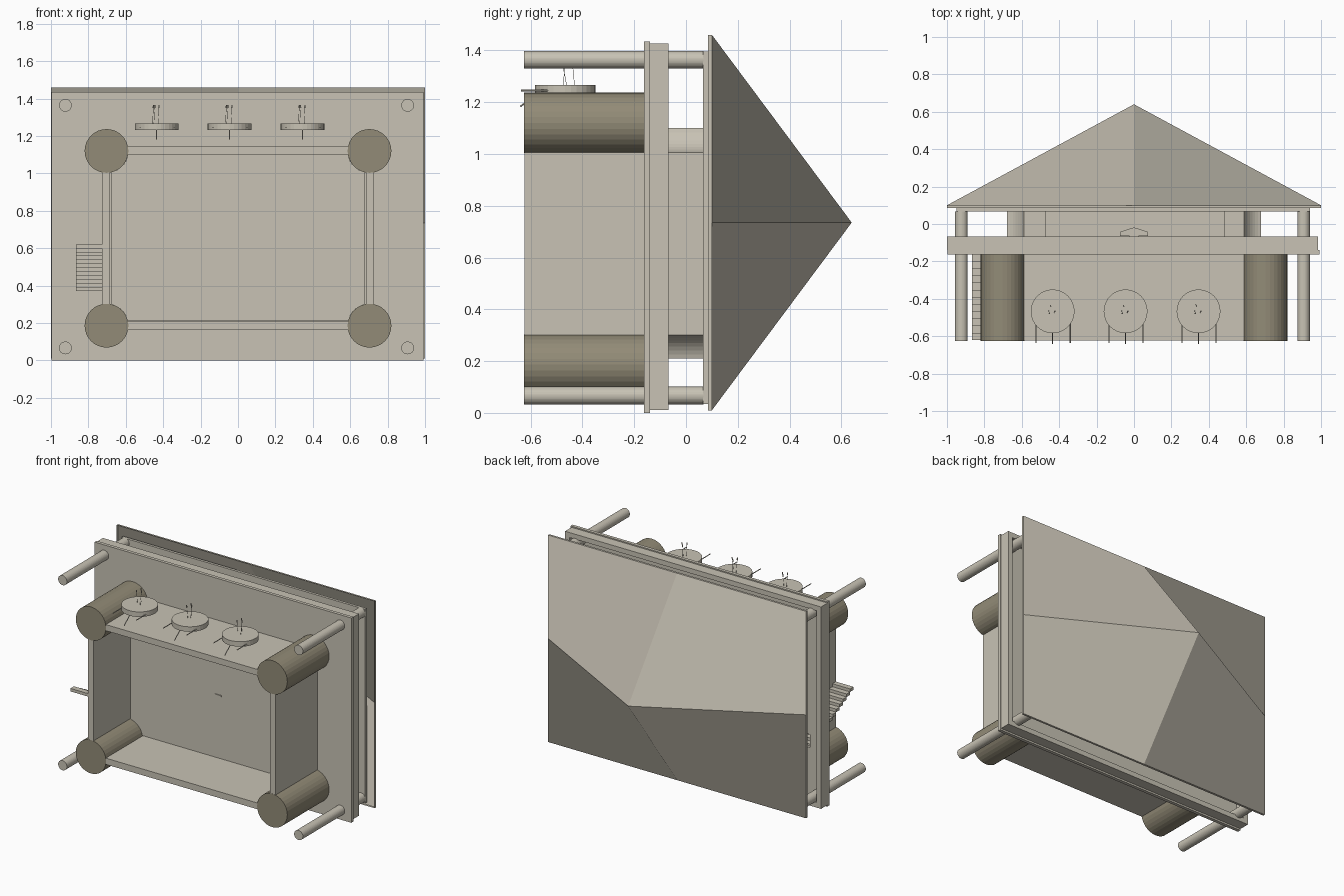
import bpy, bmesh, math
from mathutils import Vector

if "Cube" in bpy.data.objects:
    bpy.data.objects.remove(bpy.data.objects["Cube"])


def material(name, rgb):
    m = bpy.data.materials.new(name)
    m.diffuse_color = (*rgb, 1)
    m.use_nodes = True
    m.node_tree.nodes["Principled BSDF"].inputs["Base Color"].default_value = m.diffuse_color
    return m


STONE = material("pale_stone", (0.58, 0.545, 0.46))
OLIVE = material("olive_stone", (0.29, 0.26, 0.185))


def finish(name, bm, mat, recalc=True):
    if recalc:
        bmesh.ops.recalc_face_normals(bm, faces=bm.faces[:])
    me = bpy.data.meshes.new(name)
    bm.to_mesh(me)
    bm.free()
    me.materials.append(mat)
    ob = bpy.data.objects.new(name, me)
    bpy.context.collection.objects.link(ob)
    return ob


def box(name, x0, x1, y0, y1, z0, z1, mat=STONE):
    bm = bmesh.new()
    bmesh.ops.create_cube(bm, size=1)
    for v in bm.verts:
        v.co = ((x0 + x1) / 2 + v.co.x * (x1 - x0),
                (y0 + y1) / 2 + v.co.y * (y1 - y0),
                (z0 + z1) / 2 + v.co.z * (z1 - z0))
    return finish(name, bm, mat)


def rod(name, a, b, r, mat=STONE, sides=32, r2=None):
    """Cylinder (or cone) running from point a to point b."""
    a, b = Vector(a), Vector(b)
    bm = bmesh.new()
    bmesh.ops.create_cone(bm, cap_ends=True, segments=sides, radius1=r,
                          radius2=r if r2 is None else r2, depth=(b - a).length)
    rot = (b - a).to_track_quat('Z', 'Y')
    for v in bm.verts:
        v.co = rot @ v.co + (a + b) / 2
    return finish(name, bm, mat)


def extrude(bm, faces, y1):
    ext = bmesh.ops.extrude_face_region(bm, geom=faces)
    for g in ext['geom']:
        if isinstance(g, bmesh.types.BMVert):
            g.co.y = y1


def prism(name, pts, y0, y1, mat=STONE):
    """Outline in x and z, extruded along y."""
    bm = bmesh.new()
    extrude(bm, [bm.faces.new([bm.verts.new((x, y0, z)) for x, z in pts])], y1)
    return finish(name, bm, mat)


def ring(name, outer, inner, y0, y1, mat=STONE, skip=()):
    """Wall between two outlines in x and z, extruded along y; skip leaves openings."""
    bm = bmesh.new()
    o = [bm.verts.new((x, y0, z)) for x, z in outer]
    n = [bm.verts.new((x, y0, z)) for x, z in inner]
    faces = []
    for i in range(len(o)):
        if i not in skip:
            j = (i + 1) % len(o)
            faces.append(bm.faces.new((o[i], o[j], n[j], n[i])))
    extrude(bm, faces, y1)
    return finish(name, bm, mat)


def rect(x0, x1, z0, z1):
    return [(x0, z0), (x1, z0), (x1, z1), (x0, z1)]


ZC = 0.735          # middle height of the roof
BASE = -0.625       # open foot of the building
CX, CZ, CR = 0.703, (0.186, 1.12), 0.117   # corner towers

# roof: hollow 2 x 2 grid with its centre pulled out, plus a thin rim
bm = bmesh.new()
bmesh.ops.create_grid(bm, x_segments=2, y_segments=2, size=1)
for v in bm.verts:
    x, z = v.co.x, v.co.y
    v.co = (x, 0.64 if abs(x) + abs(z) < 0.1 else 0.10, ZC + z * 0.725)
ext = bmesh.ops.extrude_edge_only(bm, edges=[e for e in bm.edges if e.is_boundary])
for g in ext['geom']:
    if isinstance(g, bmesh.types.BMVert):
        g.co.y = 0.085
bmesh.ops.recalc_face_normals(bm, faces=bm.faces[:])
if sum(f.normal.y for f in bm.faces) < 0:
    bmesh.ops.reverse_faces(bm, faces=bm.faces[:])
finish("roof", bm, STONE, recalc=False)

# plate under the roof, floor slab with a stair hole, parapet round the upper floor
box("roof_plate", -0.95, 0.94, 0.066, 0.085, 0.035, 1.395)
ring("floor_slab", rect(-0.998, 0.992, 0.0, 1.435), rect(-0.865, -0.735, 0.378, 0.469), -0.162, -0.139)
ring("parapet", rect(-1.0, 0.985, 0.012, 1.427), rect(-0.965, 0.95, 0.047, 1.392), -0.139, -0.067)


# upper room: walls with hollow round corners left by the towers, wide opening on top
def room_outline(inset):
    hx, zlo, zhi, r = 0.68 - inset, 0.21 + inset, 1.10 - inset, CR + inset
    pts = []
    for sx, sz, flip in ((1, 1, 1), (-1, 1, -1), (-1, -1, 1), (1, -1, -1)):
        zc, zw = (CZ[1], zhi) if sz > 0 else (CZ[0], zlo)
        a0 = math.asin((CX - hx) / r)
        a1 = math.pi / 2 - math.asin((zc - zw) * sz / r)
        arc = []
        for i in range(9):
            t = a0 + (a1 - a0) * i / 8
            arc.append((sx * (CX - r * math.sin(t)), zc - sz * r * math.cos(t)))
        pts += arc[::flip]
        if sx > 0 and sz > 0:
            pts += [(0.484, zhi), (-0.473, zhi)]
    return pts


ring("upper_room_walls", room_outline(0), room_outline(0.04), -0.14, 0.067, skip=(9,))
prism("room_ceiling", room_outline(0), -0.218, -0.16)

# lower room: four walls, open at the foot
for s, side in ((-1, "left"), (1, "right")):
    xs = sorted((s * 0.685, s * 0.728))
    box(side + "_wall", *xs, BASE + 0.001, -0.16, 0.18, 1.12)
box("bottom_wall", -0.70, 0.70, BASE + 0.001, -0.16, 0.163, 0.207)
box("top_wall", -0.70, 0.70, BASE + 0.001, -0.16, 1.10, 1.143)

# round towers and thin corner poles
for x in (-CX, CX):
    for z in CZ:
        rod("tower", (x, BASE, z), (x, -0.16, z), CR, OLIVE)
for x in (-0.923, 0.907):
    for z in (0.067, 1.364):
        rod("corner_pole", (x, BASE, z), (x, 0.067, z), 0.034)

# stairs along the left wall, up to the stair hole
N = 12
rise, run = 0.46 / N, 0.25 / N
for i in range(N):
    y, z = -0.62 + i * rise, 0.62 - i * run
    box("stair_step", -0.865, -0.726, y, y + rise, z - run, z)

# round targets with three legs and arrows
for cx in (-0.435, -0.045, 0.345):
    rod("target", (cx, -0.467, 1.232), (cx, -0.467, 1.267), 0.117)
    for dx in (-0.088, 0.094):
        rod("target_leg", (cx + dx, -0.53, 1.245), (cx + dx, -0.637, 1.245), 0.003, sides=8)
    rod("target_back_leg", (cx, -0.57, 1.237), (cx, -0.64, 1.183), 0.003, sides=8)
    for dx, y, lean in ((-0.015, -0.43, -0.01), (-0.022, -0.46, -0.02), (0.008, -0.475, 0.01)):
        tip = Vector((cx + dx, y, 1.26))
        end = tip + Vector((0.005, lean, 0.105))
        rod("arrow_shaft", tip, end, 0.001, sides=6)
        rod("arrow_feathers", tip.lerp(end, 0.85), end, 0.004, sides=6, r2=0.003)

# small peaked ornament standing in the upper room, its foot showing below the ceiling
box("ornament_foot", -0.025, 0.025, -0.224, -0.06, 0.647, 0.655)
bm = bmesh.new()
f = bm.faces.new([bm.verts.new((x, y, 0.64)) for x, y in
                  ((-0.075, -0.065), (0.075, -0.065), (0.075, -0.042), (0, -0.018), (-0.075, -0.042))])
ext = bmesh.ops.extrude_face_region(bm, geom=[f])
for g in ext['geom']:
    if isinstance(g, bmesh.types.BMVert):
        g.co.z = 0.66
finish("ornament_top", bm, STONE)
